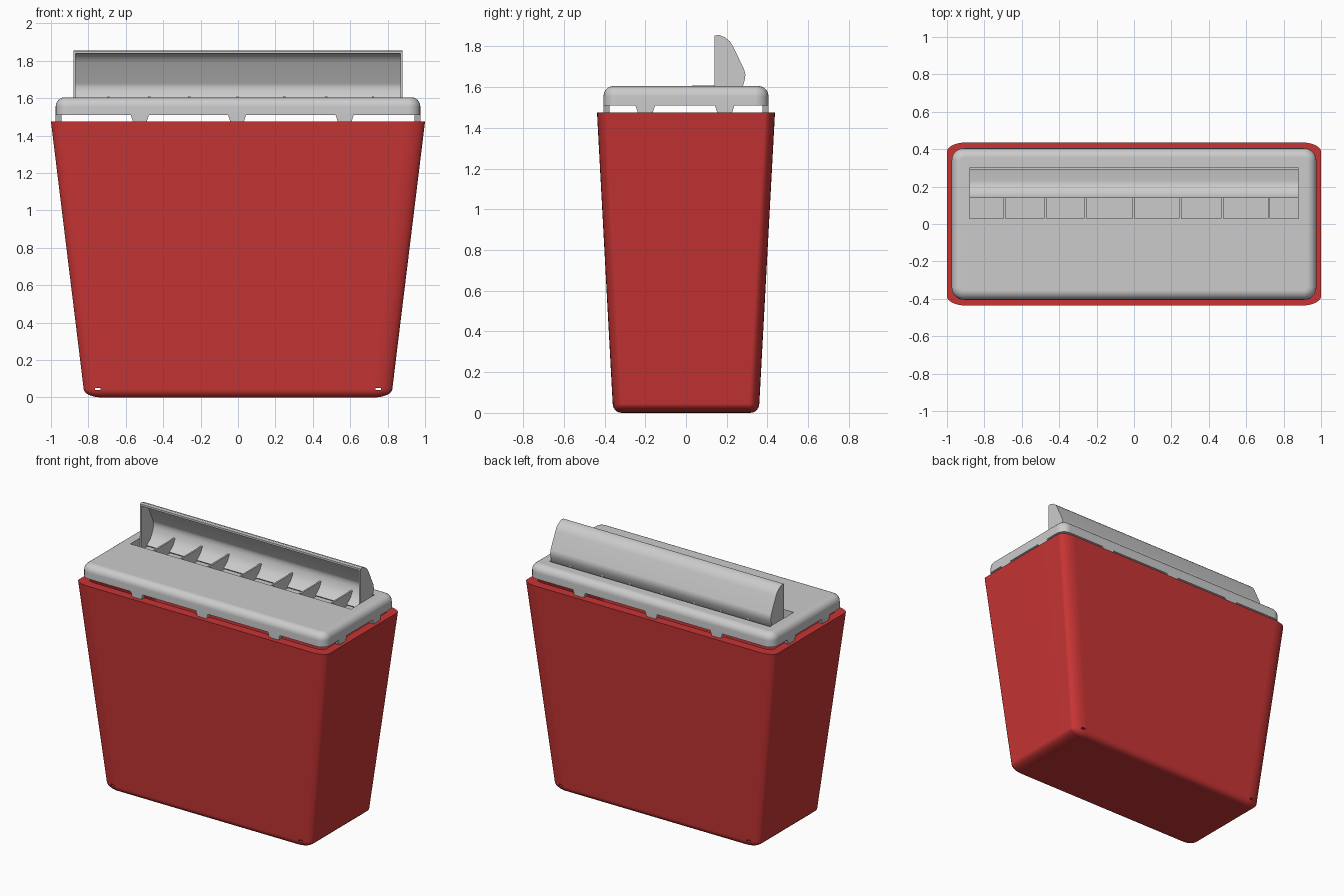
import bpy, bmesh
from math import sin, cos, pi, radians

if "Cube" in bpy.data.objects:
    bpy.data.objects.remove(bpy.data.objects["Cube"])

SEG = 6  # segments per rounded corner


def ring(hx, hy, rx, ry, z):
    """Rounded rectangle loop with elliptical corners."""
    pts = []
    for k, (sx, sy) in enumerate([(1, 1), (-1, 1), (-1, -1), (1, -1)]):
        for i in range(SEG + 1):
            a = (k + i / SEG) * pi / 2
            pts.append((sx * (hx - rx) + rx * cos(a), sy * (hy - ry) + ry * sin(a), z))
    return pts


def make_object(name, bm, mat=None):
    bmesh.ops.recalc_face_normals(bm, faces=bm.faces)
    me = bpy.data.meshes.new(name)
    bm.to_mesh(me)
    bm.free()
    ob = bpy.data.objects.new(name, me)
    bpy.context.collection.objects.link(ob)
    if mat:
        me.materials.append(mat)
    return ob


def loft(name, rings, mat=None):
    """Skin a stack of loops and cap both ends."""
    bm = bmesh.new()
    loops = [[bm.verts.new(p) for p in r] for r in rings]
    n = len(loops[0])
    for a, b in zip(loops, loops[1:]):
        for i in range(n):
            j = (i + 1) % n
            bm.faces.new((a[i], a[j], b[j], b[i]))
    bm.faces.new(loops[0])
    bm.faces.new(loops[-1])
    return make_object(name, bm, mat)


def extrude_yz(name, profile, x0, x1):
    return loft(name, [[(x, y, z) for y, z in profile] for x in (x0, x1)])


def box(name, x0, x1, y0, y1, z0, z1):
    return extrude_yz(name, [(y0, z0), (y1, z0), (y1, z1), (y0, z1)], x0, x1)


def cut(ob, cutter):
    """Boolean difference, baked so the cutter can be removed."""
    m = ob.modifiers.new("cut", "BOOLEAN")
    m.operation, m.solver, m.object = "DIFFERENCE", "EXACT", cutter
    me = bpy.data.meshes.new_from_object(ob.evaluated_get(bpy.context.evaluated_depsgraph_get()))
    ob.modifiers.clear()
    ob.data = me
    bpy.data.objects.remove(cutter)


def smooth(ob):
    bpy.ops.object.select_all(action="DESELECT")
    ob.select_set(True)
    bpy.context.view_layer.objects.active = ob
    bpy.ops.object.shade_smooth_by_angle(angle=radians(35))
    ob.modifiers.new("weighted", "WEIGHTED_NORMAL").keep_sharp = True


red = bpy.data.materials.new("red_plastic")
red.diffuse_color = (0.58, 0.035, 0.035, 1)
red.use_nodes = True
red.node_tree.nodes["Principled BSDF"].inputs["Base Color"].default_value = red.diffuse_color

# Tapered hollow bin with a rounded foot
rings = []
for i in range(SEG + 1):
    t = i / SEG * pi / 2
    kx, ky = 0.1 * (1 - sin(t)), 0.045 * (1 - sin(t))
    rings.append(ring(0.825 - kx, 0.36 - ky, 0.105 - kx, 0.05 - ky, 0.045 * (1 - cos(t))))
rings += [ring(1, 0.437, 0.11, 0.05, 1.475),
          ring(0.94, 0.372, 0.06, 0.03, 1.475),
          ring(0.775, 0.31, 0.06, 0.03, 0.06)]
body = loft("bin_body", rings, red)

# Small drain holes near the foot
for s in (-1, 1):
    cut(body, box("drain_cutter", s * 0.75 - 0.014, s * 0.75 + 0.014, -1, 1, 0.039, 0.052))
smooth(body)

# Lid shell with rounded top edge
rings = [ring(0.935, 0.365, 0.03, 0.03, 1.575), ring(0.945, 0.375, 0.04, 0.04, 1.51),
         ring(0.975, 0.405, 0.065, 0.065, 1.51)]
for i in range(SEG + 1):
    t = i / SEG * pi / 2
    k = 0.05 * (1 - cos(t))
    rings.append(ring(0.975 - k, 0.405 - k, 0.065 - k, 0.065 - k, 1.555 + 0.05 * sin(t)))
lid = loft("lid", rings)
cut(lid, box("slot_cutter", -0.88, 0.88, 0.03, 0.30, 1.54, 1.7))
smooth(lid)

# Tapered tabs between lid and rim
def tab(name, c, side, along_x):
    def loop(hw, z):
        a, b = side[0], side[1]
        q = [(c - hw, a), (c + hw, a), (c + hw, b), (c - hw, b)]
        return [(u, v, z) if along_x else (v, u, z) for u, v in q]
    loft(name, [loop(0.035, 1.47), loop(0.05, 1.515)])


for s in (-1, 1):
    for x in (-0.525, -0.005, 0.57):
        tab("long_side_tab", x, (s * 0.375, s * 0.405), True)
    for y in (-0.2, 0.19):
        tab("short_side_tab", y, (s * 0.945, s * 0.975), False)

# Tray below the slot, with dividers
box("tray_floor", -0.89, 0.89, 0.02, 0.31, 1.512, 1.522)
for y in (0.02, 0.30):
    box("tray_wall", -0.89, 0.89, y, y + 0.01, 1.515, 1.58)
for s in (-0.89, 0.88):
    box("tray_end", s, s + 0.01, 0.02, 0.31, 1.515, 1.58)
for x in (-0.693, -0.475, -0.26, -0.003, 0.247, 0.472, 0.722):
    box("tray_divider", x - 0.006, x + 0.006, 0.03, 0.28, 1.518, 1.608)

# Raised flap: curved shell plus end plates
outer = [(0.14, 1.852), (0.16, 1.856), (0.19, 1.845), (0.215, 1.825), (0.232, 1.798),
         (0.286, 1.685), (0.292, 1.66), (0.288, 1.635), (0.278, 1.60), (0.255, 1.56), (0.21, 1.522)]
inner = [(0.20, 1.532), (0.243, 1.567), (0.264, 1.603), (0.275, 1.637), (0.278, 1.66),
         (0.273, 1.68), (0.220, 1.791), (0.205, 1.814), (0.184, 1.832), (0.16, 1.841), (0.14, 1.838)]
smooth(extrude_yz("flap", outer + inner, -0.88, 0.88))
plate = outer + [(0.14, 1.522)]
for x in (-0.88, 0.868):
    extrude_yz("flap_end", plate, x, x + 0.012)
